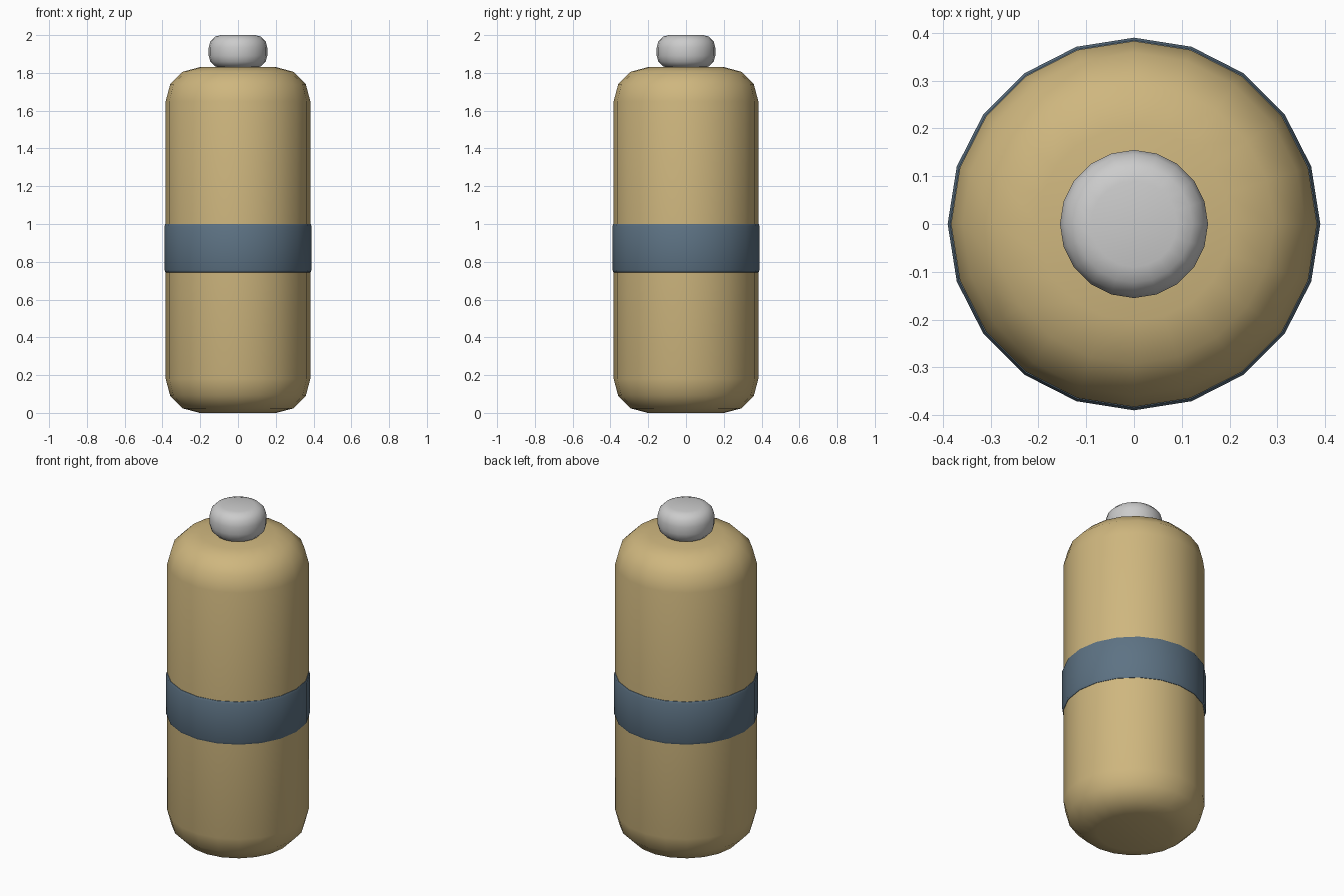
import bpy, math

if "Cube" in bpy.data.objects:
    bpy.data.objects.remove(bpy.data.objects["Cube"])

SIDES = 20


def lathe(name, profile, color=None):
    """Revolve (radius, z) points around z, closing both ends with flat caps."""
    verts, faces = [], []
    for r, z in profile:
        for i in range(SIDES):
            a = 2 * math.pi * i / SIDES
            verts.append((r * math.cos(a), r * math.sin(a), z))
    for k in range(len(profile) - 1):
        for i in range(SIDES):
            j = (i + 1) % SIDES
            b, t = k * SIDES, (k + 1) * SIDES
            faces.append((b + i, b + j, t + j, t + i))
    faces.append(tuple(reversed(range(SIDES))))
    faces.append(tuple(range(len(verts) - SIDES, len(verts))))
    mesh = bpy.data.meshes.new(name)
    mesh.from_pydata(verts, [], faces)
    obj = bpy.data.objects.new(name, mesh)
    bpy.context.collection.objects.link(obj)
    bpy.ops.object.select_all(action='DESELECT')
    obj.select_set(True)
    bpy.context.view_layer.objects.active = obj
    bpy.ops.object.shade_smooth_by_angle(angle=math.radians(40))
    if color:
        mat = bpy.data.materials.new(name + "_color")
        mat.diffuse_color = (*color, 1)
        mat.use_nodes = True
        mat.node_tree.nodes["Principled BSDF"].inputs["Base Color"].default_value = mat.diffuse_color
        mesh.materials.append(mat)
    return obj


def rounded(radius, z0, z1, bevel, steps):
    """Cylinder profile with rounded bottom and top rims."""
    arc = [(radius - bevel + bevel * math.sin(a), bevel * (1 - math.cos(a)))
           for a in (math.pi / 2 * s / steps for s in range(steps + 1))]
    return [(r, z0 + h) for r, h in arc] + [(r, z1 - h) for r, h in reversed(arc)]


# Tan main body
lathe("body", rounded(0.383, 0.0, 1.83, 0.18, 3), (0.62, 0.47, 0.21))
# Blue-grey band around the middle
lathe("band", rounded(0.39, 0.74, 1.005, 0.018, 2), (0.11, 0.17, 0.23))
# Grey knob on top
lathe("cap", rounded(0.155, 1.826, 2.0, 0.065, 3))
